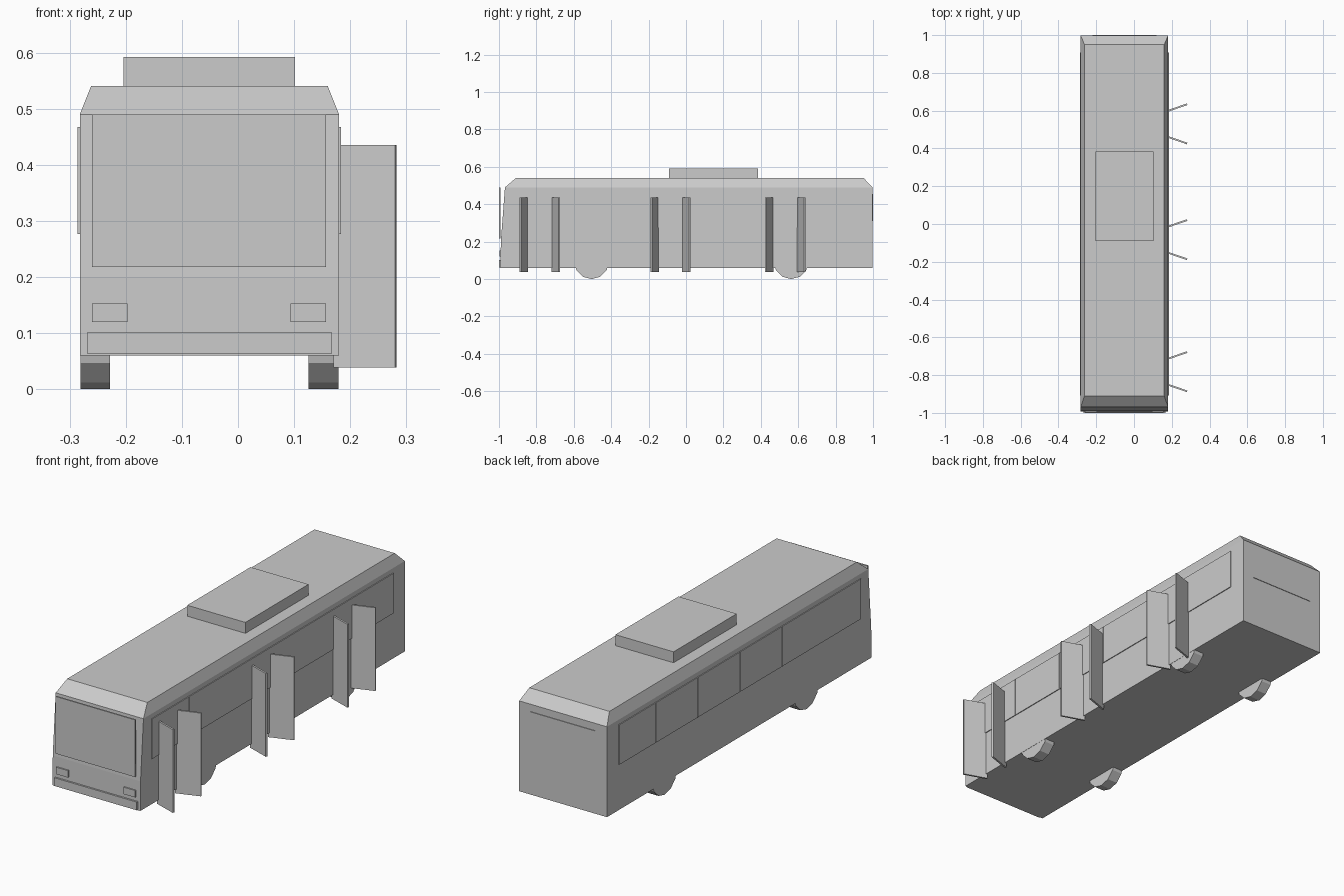
import bpy, bmesh, math
from mathutils import Matrix, Vector

cube = bpy.data.objects.get("Cube")
if cube:
    bpy.data.objects.remove(cube, do_unlink=True)

grey = bpy.data.materials.new("light_grey")
grey.use_nodes = True
GREY = (0.6, 0.6, 0.6, 1)
grey.diffuse_color = GREY
grey.node_tree.nodes["Principled BSDF"].inputs["Base Color"].default_value = GREY

LEFT, RIGHT = 0.18, -0.282      # side walls of the body
MID = (LEFT + RIGHT) / 2


def finish(name, bm):
    bmesh.ops.recalc_face_normals(bm, faces=bm.faces)
    mesh = bpy.data.meshes.new(name)
    bm.to_mesh(mesh)
    bm.free()
    mesh.materials.append(grey)
    obj = bpy.data.objects.new(name, mesh)
    bpy.context.collection.objects.link(obj)
    return obj


def box(name, x, y, z):
    """Box from (min, max) ranges."""
    bm = bmesh.new()
    bmesh.ops.create_cube(bm, size=1)
    for v in bm.verts:
        v.co = Vector([(a + b) / 2 + c * (b - a) for (a, b), c in zip((x, y, z), v.co)])
    return finish(name, bm)


# Body: convex shell from rectangular rings (half width, front y, back y, z)
rings = [(0.231, -0.992, 0.997, 0.06),
         (0.231, -0.99, 0.997, 0.2),
         (0.231, -0.968, 0.997, 0.49),
         (0.211, -0.91, 0.95, 0.54)]
bm = bmesh.new()
for half, front, back, z in rings:
    for x in (MID - half, MID + half):
        for y in (front, back):
            bm.verts.new((x, y, z))
bmesh.ops.convex_hull(bm, input=bm.verts)
bmesh.ops.dissolve_limit(bm, angle_limit=0.005, verts=bm.verts, edges=bm.edges)
finish("body", bm)

# Roof unit
box("roof_unit", (-0.204, 0.102), (-0.09, 0.385), (0.53, 0.592))

# Front: upright windscreen plate, headlights, bumper
box("windscreen", (-0.26, 0.157), (-0.999, -0.992), (0.218, 0.49))
for side, x in (("right", -0.26), ("left", 0.094)):
    box(side + "_headlight", (x, x + 0.063), (-0.997, -0.985), (0.12, 0.153))
box("front_bumper", (-0.268, 0.167), (-1.0, -0.985), (0.063, 0.102))

# Rear window
box("rear_window", (-0.22, 0.12), (0.993, 1.0), (0.31, 0.455))

# Side windows: six panes along each wall
edges = [-0.91, -0.63, -0.315, 0.0, 0.32, 0.635, 0.91]
for side, wall, out in (("left", LEFT, 1), ("right", RIGHT, -1)):
    for i, (a, b) in enumerate(zip(edges, edges[1:])):
        xs = sorted((wall - out * 0.003, wall + out * 0.004))
        box(f"{side}_window_{i + 1}", xs, (a + 0.001, b - 0.001), (0.277, 0.467))

# Wheels
for end, y in (("front", -0.505), ("rear", 0.562)):
    for side, x in (("right", RIGHT + 0.0275), ("left", LEFT - 0.0275)):
        bm = bmesh.new()
        bmesh.ops.create_cone(bm, cap_ends=True, segments=12, radius1=0.093,
                              radius2=0.093, depth=0.053)
        bm.transform(Matrix.Translation((x, y, 0.093)) @ Matrix.Rotation(math.pi / 2, 4, 'Y'))
        finish(f"{end}_{side}_wheel", bm)

# Open double doors on the left wall, each leaf swung outwards
for place, y in (("front", -0.782), ("middle", -0.083), ("rear", 0.53)):
    for leaf, s in (("front", -1), ("back", 1)):
        bm = bmesh.new()
        bmesh.ops.create_cube(bm, size=1)
        bm.transform(Matrix.Translation((0.2265, y + s * 0.085, 0.237))
                     @ Matrix.Rotation(s * math.radians(19), 4, 'Z')
                     @ Matrix.Diagonal((0.116, 0.009, 0.396, 1)))
        finish(f"{place}_door_{leaf}_leaf", bm)
